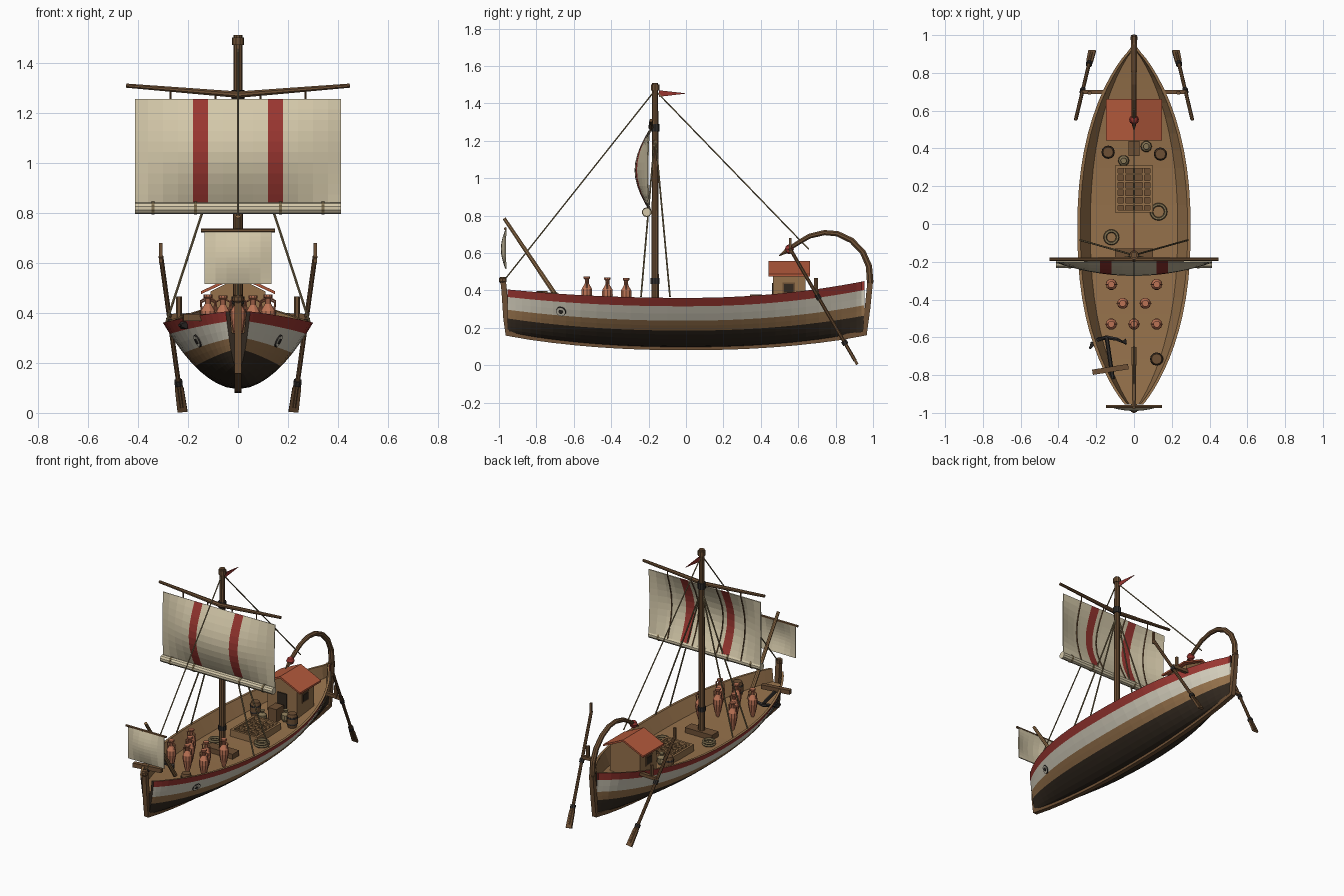
import bpy, bmesh, math
from mathutils import Vector as V

if "Cube" in bpy.data.objects:
    bpy.data.objects.remove(bpy.data.objects["Cube"])

def mat(name, *c):
    m = bpy.data.materials.new(name)
    m.diffuse_color = (*c, 1)
    m.use_nodes = True
    m.node_tree.nodes["Principled BSDF"].inputs["Base Color"].default_value = m.diffuse_color
    return m

WOOD = mat("light_wood", .30, .165, .07)
DARK = mat("dark_wood", .155, .08, .035)
TAR = mat("black_tar", .032, .022, .014)
SAIL = mat("sail_cloth", .66, .58, .40)
WHITE = mat("white_paint", .64, .60, .49)
RED = mat("red_paint", .32, .037, .03)
ROOF = mat("roof_tile", .45, .10, .045)
CLAY = mat("clay", .50, .17, .09)
IRON = mat("iron", .03, .026, .024)
ROPE = mat("rope", .24, .18, .09)

def finish(name, bm, *mats, smooth=False):
    bmesh.ops.recalc_face_normals(bm, faces=bm.faces[:])
    me = bpy.data.meshes.new(name)
    bm.to_mesh(me)
    bm.free()
    ob = bpy.data.objects.new(name, me)
    bpy.context.collection.objects.link(ob)
    for m in mats:
        me.materials.append(m)
    for p in me.polygons:
        p.use_smooth = smooth
    return ob

def loft(bm, rings, cap=True):
    """Skin closed rings of points; returns the side faces with their column number."""
    vr = [[bm.verts.new(p) for p in r] for r in rings]
    n, out = len(vr[0]), []
    for a, b in zip(vr, vr[1:]):
        for i in range(n):
            j = (i + 1) % n
            out.append((bm.faces.new((a[i], a[j], b[j], b[i])), i))
    if cap:
        bm.faces.new(vr[0])
        bm.faces.new(vr[-1])
    return out

def tube(name, pts, rad, m, sides=8, flat=(1, 1), smooth=False):
    """Sweep a polygon along points; flat squashes it for boards."""
    pts = [V(p) for p in pts]
    rad = rad if isinstance(rad, (list, tuple)) else [rad] * len(pts)
    rings = []
    for i, p in enumerate(pts):
        d = (pts[min(i + 1, len(pts) - 1)] - pts[max(i - 1, 0)]).normalized()
        ref = V((1, 0, 0)) if abs(d.x) < .9 else V((0, 0, 1))
        u = ref.cross(d).normalized()
        w = d.cross(u)
        rings.append([p + rad[i] * (u * math.cos(a) * flat[0] + w * math.sin(a) * flat[1])
                      for a in [(k + .5) * math.tau / sides for k in range(sides)]])
    bm = bmesh.new()
    loft(bm, rings)
    return finish(name, bm, m, smooth=smooth)

def lathe(name, loc, prof, m, n=12):
    bm = bmesh.new()
    loft(bm, [[V(loc) + V((r * math.cos(k * math.tau / n), r * math.sin(k * math.tau / n), z))
               for k in range(n)] for r, z in prof])
    return finish(name, bm, m, smooth=False)

def box(name, x, y, z, m):
    bm = bmesh.new()
    loft(bm, [[(x[0], y[0], h), (x[1], y[0], h), (x[1], y[1], h), (x[0], y[1], h)] for h in z])
    return finish(name, bm, m)

# Hull lines: half width, sheer, keel and deck height along y
def half(y): return max(.014, .30 * (1 - min(1, abs(y + .03) / .97) ** 2.3) ** .8)
def sheer(y): return .36 + (.045 if y < 0 else .09) * (abs(y) / .955) ** 2.1
def keel(y): return .095 + .075 * (abs(y) / .955) ** 2.2
def deck(y): return sheer(y) - .085
def skin(y, s): return half(y) * s ** .52, keel(y) + (sheer(y) - keel(y)) * s

# Hull with painted bands, inner bulwark and deck, lofted as one shell
S = [.03, .09, .17, .26, .34, .44, .54, .68, .83, 1]
def section(y):
    r = [skin(y, s) for s in S]
    wd = skin(y, (deck(y) - keel(y)) / (sheer(y) - keel(y)))[0]
    r += [(max(.004, half(y) - .016), sheer(y)), (max(.003, wd - .014), deck(y))]
    r = [(0, keel(y))] + r + [(0, deck(y))]
    return [V((x, y, z)) for x, z in r] + [V((-x, y, z)) for x, z in r[-2:0:-1]]
bm = bmesh.new()
ys = [.955 * math.sin(math.pi * (i / 28 - .5) * .93) / math.sin(math.pi * .465) for i in range(29)]
for f, i in loft(bm, [section(y) for y in ys]):
    k = min(i, 25 - i)
    f.material_index = 0 if k < 5 else 1 if k < 7 else 2 if k < 9 else 3 if k < 10 else 1
finish("hull", bm, TAR, WOOD, WHITE, RED)

# Keel with stem and stern post, then the curled stern ornament
line = [(0, -.98, .47), (0, -.972, .40), (0, -.962, .25)]
line += [(0, y, keel(y)) for y in [-.955 + 1.91 * i / 16 for i in range(17)]]
line += [(0, .97, .30), (0, .985, .45)]
tube("keel_and_posts", line, .021, DARK, 4)
lathe("stem_knob", (0, -.98, .44), [(.014, 0), (.021, .008), (.021, .024), (.014, .032)], DARK, 8)
neck = [(.985, .44), (.978, .53), (.945, .605), (.885, .667), (.81, .703), (.74, .709),
        (.66, .69), (.60, .655), (.555, .625)]
tube("stern_curl", [(0, y, z) for y, z in neck], [.019 - .0008 * i for i in range(9)], DARK, 8)
lathe("curl_head", (0, .552, .62), [(.002, -.026), (.018, -.018), (.026, 0), (.018, .018), (.002, .026)], RED, 10)
tube("curl_beak", [(0, .54, .612), (0, .497, .585)], [.015, .003], DARK, 6)

# Painted eyes on the bow
for s in (-1, 1):
    y, z = -.668, .288
    h = (z - keel(y)) / (sheer(y) - keel(y))
    p = V((skin(y, h)[0], y, z))
    e = .02
    ty = V((skin(y + e, (z - keel(y + e)) / (sheer(y + e) - keel(y + e)))[0], y + e, z)) - p
    x2, z2 = skin(y, h + .05)
    n = ty.cross(V((x2, y, z2)) - p).normalized()
    for name, r, t, m in (("eye_rim", .028, .004, IRON), ("eye_white", .024, .006, WHITE), ("eye_pupil", .012, .008, IRON)):
        a, b = p - n * .002, p + n * t
        tube(name, [(s * a.x, a.y, a.z), (s * b.x, b.y, b.z)], r, m, 12)

# Mast, bands, step and pennant
MY = -.165
tube("mast", [(0, MY, .27), (0, MY, 1.51)], [.021, .017], DARK, 10)
for z, r, h in ((1.27, .025, .04), (.45, .025, .03), (1.485, .024, .03)):
    tube("mast_band", [(0, MY, z - h / 2), (0, MY, z + h / 2)], r, IRON if z < 1.4 else DARK, 10)
box("mast_step", (-.10, .10), (MY - .035, MY + .035), (.27, .31), DARK)
bm = bmesh.new()
loft(bm, [[(x, -.145, 1.47), (x, -.145, 1.435), (x, .005, 1.453)] for x in (-.002, .002)])
finish("pennant", bm, RED)

# Yard
tube("yard", [(-.447, -.187, 1.308), (0, -.187, 1.272), (.447, -.187, 1.308)], [.009, .014, .009], DARK, 8)

# Billowed sails, stripes chosen by x
def sail(name, xs, z0, z1, y0, belly, stripe=None):
    bm = bmesh.new()
    rows = [[bm.verts.new((x, y0 - belly * math.sin(math.pi * v / 10) * (1 - .92 * (x / xs[-1]) ** 2),
                           z0 + (z1 - z0) * v / 10)) for x in xs] for v in range(11)]
    for a, b in zip(rows, rows[1:]):
        for i in range(len(xs) - 1):
            f = bm.faces.new((a[i], a[i + 1], b[i + 1], b[i]))
            if stripe and stripe[0] < abs(xs[i] + xs[i + 1]) / 2 < stripe[1]:
                f.material_index = 1
    ob = finish(name, bm, SAIL, RED)
    ob.modifiers.new("cloth", 'SOLIDIFY').thickness = .006
hx = [.06, .12, .18, .24, .30, .36, .412]
sail("main_sail", [-x for x in hx[::-1]] + [0] + hx, .83, 1.255, -.20, .075, (.12, .18))
tube("furled_sail_foot", [(-.412, -.21, .818), (.412, -.21, .818)], .023, SAIL, 10)
for x in (-.34, -.17, .17, .34):
    tube("sail_tie", [(x - .006, -.21, .818), (x + .006, -.21, .818)], .026, ROPE, 10)
for x in (-.27, -.09, .09, .27):
    tube("brail", [(x, -.19, 1.285)] + [(x, -.19 - .075 * math.sin(math.pi * v / 6) * (1 - .92 * (x / .412) ** 2),
                   1.255 - .425 * v / 6) for v in range(7)], .004, DARK, 5)

# Bow spar with its small sail
tube("bow_spar", [(0, -.66, .32), (0, -.972, .785)], [.014, .010], WOOD, 8)
tube("bow_yard", [(-.147, -.966, .73), (.147, -.966, .73)], .008, DARK, 6)
sail("bow_sail", [-.133, -.09, -.045, 0, .045, .09, .133], .515, .727, -.966, .024)

# Standing rigging
tube("forestay", [(0, MY, 1.47), (0, -.975, .45)], .004, ROPE, 5)
tube("backstay", [(0, MY, 1.47), (0, .657, .62)], .004, ROPE, 5)
for s in (-1, 1):
    for y in (-.24, -.085):
        tube("shroud", [(0, MY, 1.24), (s * .285, y, .365)], .005, ROPE, 5)

# Steering oars with tillers and brackets
for s in (-1, 1):
    a, b = V((s * .308, .555, .625)), V((s * .222, .915, .006))
    at = lambda t: a.lerp(b, t)
    tube("oar_shaft", [a, at(.97)], .010, DARK, 8)
    tube("oar_blade", [at(.81), at(.86), b], [.016, .025, .028], DARK, 4, (.35, 1))
    tube("oar_collar", [at(.80), at(.83)], .017, IRON, 8)
    tube("oar_lashing", [at(.40), at(.44)], .015, IRON, 8)
    tube("tiller", [(s * .308, .558, .60), (s * .308, .558, .68)], .010, DARK, 4)
    tube("oar_bracket", [(s * .15, .70, .39), (s * .275, .70, .385)], .015, DARK, 4)
    tube("oar_post", [(s * .235, .695, .38), (s * .235, .695, .465)], .012, DARK, 6)

# Cabin with gable, tiled roof, windows and door
bm = bmesh.new()
loft(bm, [[(-.11, y, .27), (.11, y, .27), (.11, y, .485), (0, y, .54), (-.11, y, .485)] for y in (.465, .64)])
finish("cabin", bm, WOOD)
bm = bmesh.new()
loft(bm, [[(-.147, y, .475), (0, y, .543), (.147, y, .475), (.147, y, .487), (0, y, .556), (-.147, y, .487)]
          for y in (.442, .662)])
finish("cabin_roof", bm, ROOF)
for s in (-1, 1):
    x = sorted((s * .108, s * .114))
    box("window_frame", x, (.515, .583), (.38, .442), DARK)
    box("window", sorted((s * .108, s * .117)), (.523, .575), (.388, .434), TAR)
box("door", (-.035, .035), (.459, .467), (.28, .44), TAR)

# Hatch coaming and grating
zd = deck(.2)
box("hatch_well", (-.095, .095), (.07, .30), (zd, zd + .012), DARK)
for x in (-.1, .085):
    box("hatch_side", (x, x + .015), (.06, .31), (zd, zd + .045), WOOD)
for y in (.06, .295):
    box("hatch_end", (-.1, .1), (y, y + .015), (zd, zd + .045), WOOD)
for x in (-.05, 0, .05):
    box("grating_long_bar", (x - .006, x + .006), (.07, .30), (zd + .022, zd + .036), WOOD)
for i in range(5):
    y = .105 + .04 * i
    box("grating_cross_bar", (-.09, .09), (y - .006, y + .006), (zd + .024, zd + .038), WOOD)

# Cargo jars with handles
for x, y in ((-.12, -.32), (.12, -.32), (-.06, -.42), (.06, -.42), (-.12, -.53), (0, -.53), (.12, -.53)):
    z = deck(y)
    lathe("jar", (x, y, z), [(.008, 0), (.02, .035), (.03, .09), (.029, .12), (.012, .148), (.011, .17),
                             (.018, .176), (.018, .186), (.01, .186)], CLAY, 10)
    for s in (-1, 1):
        tube("jar_handle", [(x + s * .012, y, z + .17), (x + s * .029, y, z + .16), (x + s * .025, y, z + .125)],
             .004, CLAY, 5)

# Barrels, crate, sacks and rope coils
for x, y in ((-.137, .38), (.14, .37), (.12, -.715)):
    z = deck(y)
    lathe("barrel", (x, y, z), [(.027, 0), (.034, .03), (.034, .06), (.027, .09)], DARK)
    for h in (.02, .06):
        lathe("barrel_hoop", (x, y, z + h), [(.034, 0), (.0355, .005), (.034, .01)], IRON)
box("crate", (-.03, .03), (.36, .44), (deck(.4), deck(.4) + .085), DARK)
for x, y in ((-.055, .335), (.065, .41)):
    lathe("sack", (x, y, deck(y)), [(.02, 0), (.03, .02), (.027, .045), (.01, .06), (.016, .075)], ROPE, 10)
for x, y, r in ((-.12, -.07, .033), (.13, .065, .038)):
    for k in range(2):
        bm = bmesh.new()
        ring = [(r + .009 * math.cos(q * math.tau / 6), .009 * math.sin(q * math.tau / 6)) for q in range(6)]
        n = 16
        loft(bm, [[(x + a * math.cos(t * math.tau / n), y + a * math.sin(t * math.tau / n),
                    deck(y) + .01 + .015 * k + h) for a, h in ring] for t in range(n + 1)], False)
        bmesh.ops.remove_doubles(bm, verts=bm.verts[:], dist=1e-5)
        finish("rope_coil", bm, ROPE)

# Anchor lashed over the port bow
tube("anchor_shank", [(-.145, -.60, .35), (-.112, -.82, .37)], .011, IRON, 6)
tube("anchor_arms", [(-.235, -.66, .35), (-.20, -.615, .35), (-.145, -.60, .345), (-.09, -.61, .35), (-.04, -.635, .35)],
     [.006, .010, .012, .010, .006], IRON, 6)
for p, q in (((-.235, -.66, .35), (-.215, -.63, .35)), ((-.04, -.635, .35), (-.055, -.615, .35))):
    tube("anchor_fluke", [p, q], [.004, .022], IRON, 4)
tube("anchor_stock", [(-.22, -.785, .382), (-.03, -.755, .382)], .02, DARK, 4)
